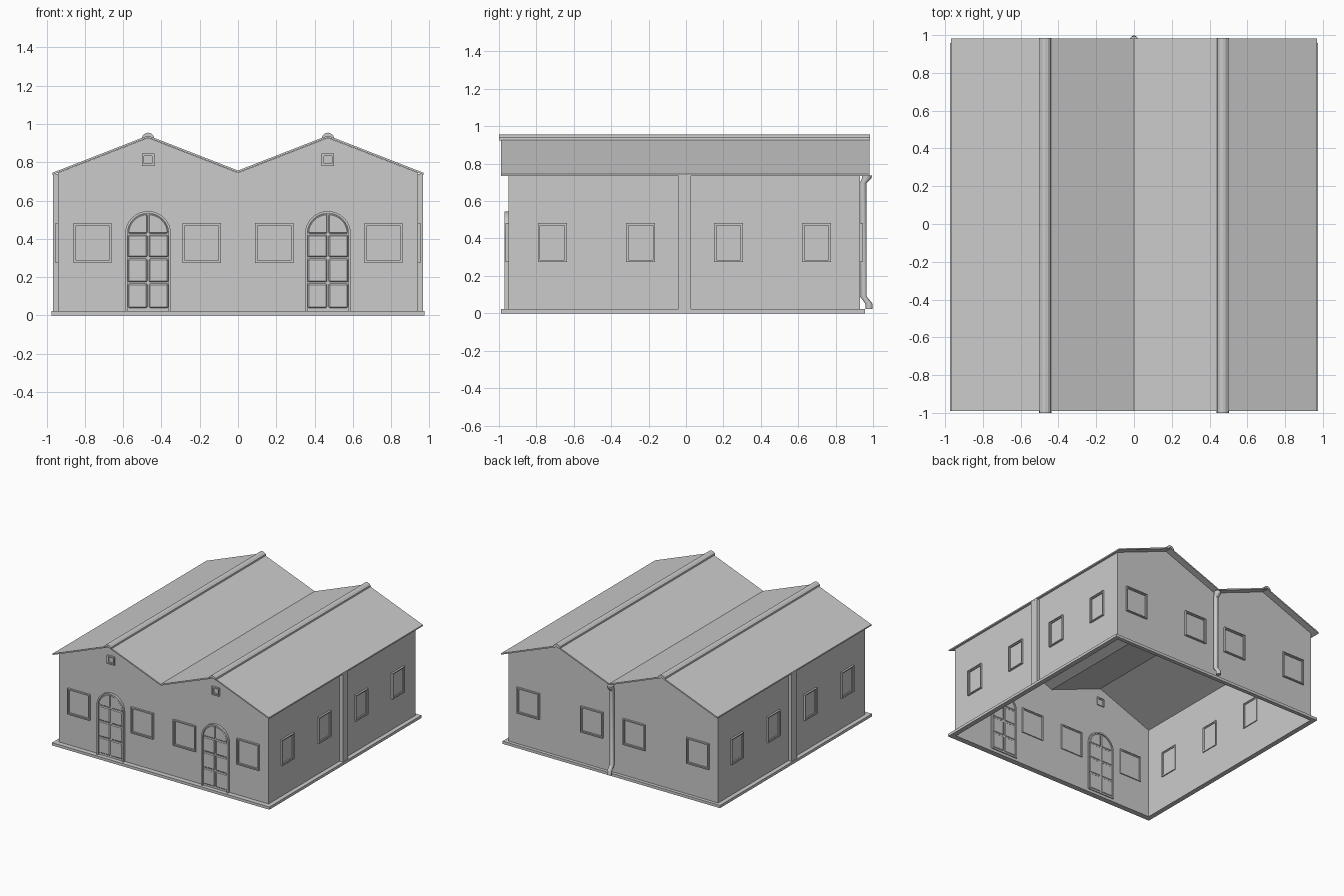
import bpy, bmesh
from math import pi, sin, cos

cube = bpy.data.objects.get("Cube")
if cube:
    bpy.data.objects.remove(cube, do_unlink=True)

# One plain grey for the whole building
grey = bpy.data.materials.new("plain_grey")
grey.use_nodes = True
grey.diffuse_color = (0.6, 0.6, 0.6, 1)
grey.node_tree.nodes["Principled BSDF"].inputs["Base Color"].default_value = (0.6, 0.6, 0.6, 1)

WALL_X, FRONT, BACK = 0.94, -0.95, 0.93
RIDGE, EAVE_Z, TOP_Z, VALLEY_Z = 0.47, 0.745, 0.928, 0.745


def finish(name, bm, loc=(0, 0, 0), turn=0, fix=True):
    if fix:
        bmesh.ops.recalc_face_normals(bm, faces=bm.faces)
    mesh = bpy.data.meshes.new(name)
    bm.to_mesh(mesh)
    bm.free()
    mesh.materials.append(grey)
    ob = bpy.data.objects.new(name, mesh)
    ob.location = loc
    ob.rotation_euler.z = turn
    bpy.context.collection.objects.link(ob)
    return ob


def prism(name, profile, y0, y1, **place):
    """Extrude an x-z outline along y."""
    bm = bmesh.new()
    a = [bm.verts.new((x, y0, z)) for x, z in profile]
    b = [bm.verts.new((x, y1, z)) for x, z in profile]
    bm.faces.new(a)
    bm.faces.new(b[::-1])
    for i in range(len(a)):
        j = (i + 1) % len(a)
        bm.faces.new((a[i], b[i], b[j], a[j]))
    return finish(name, bm, **place)


def ring(name, outer, inner, y0, y1, **place):
    """Extrude the band between two x-z outlines along y."""
    bm = bmesh.new()
    loops = [[bm.verts.new((x, y, z)) for x, z in pts]
             for pts, y in ((outer, y0), (outer, y1), (inner, y1), (inner, y0))]
    for k in range(4):
        p, q = loops[k], loops[(k + 1) % 4]
        for i in range(len(p)):
            j = (i + 1) % len(p)
            bm.faces.new((p[i], p[j], q[j], q[i]))
    return finish(name, bm, **place)


def rect(x0, x1, z0, z1):
    return [(x0, z0), (x1, z0), (x1, z1), (x0, z1)]


def box(name, x0, x1, y0, y1, z0, z1):
    return prism(name, rect(x0, x1, z0, z1), y0, y1)


def soften(ob, width):
    mod = ob.modifiers.new("soft_edges", 'BEVEL')
    mod.width = width
    mod.segments = 1
    return ob


# Thin wall shell, open underneath, with a twin gable at each end
gable = [(-WALL_X, 0), (WALL_X, 0), (WALL_X, EAVE_Z), (RIDGE, TOP_Z),
         (0, VALLEY_Z), (-RIDGE, TOP_Z), (-WALL_X, EAVE_Z)]
bm = bmesh.new()
front = [bm.verts.new((x, FRONT, z)) for x, z in gable]
back = [bm.verts.new((x, BACK, z)) for x, z in gable]
bm.faces.new(front)
bm.faces.new(back[::-1])
bm.faces.new((front[1], back[1], back[2], front[2]))
bm.faces.new((front[6], back[6], back[0], front[0]))
finish("walls", bm, fix=False)

# Folded roof sheet
fold = [(-0.97, 0.745), (-RIDGE, 0.94), (0, 0.757), (RIDGE, 0.94), (0.97, 0.745)]
under = [(x, z - 0.011) for x, z in reversed(fold)]
prism("roof", fold + under, -0.99, 0.982)

# Ridge caps
for side, s in (("left", 1), ("right", -1)):
    cap = [(-0.032, 0.925), (-0.029, 0.939), (-0.015, 0.951), (0, 0.955),
           (0.015, 0.951), (0.029, 0.939), (0.032, 0.925), (0, 0.936)]
    prism(side + "_ridge_cap", [(s * RIDGE + x, z) for x, z in cap], -1.0, 0.985)

# Plinth around the foot of the walls
box("plinth_front", -0.975, 0.975, -0.99, FRONT + 0.005, 0, 0.022)
box("plinth_back", -0.975, 0.975, BACK - 0.005, 0.957, 0, 0.022)
for side, s in (("left", 1), ("right", -1)):
    x0, x1 = sorted((s * 0.935, s * 0.975))
    box(side + "_plinth", x0, x1, FRONT, BACK, 0, 0.022)
    # Pilaster in the middle of the side wall
    x0, x1 = sorted((s * 0.937, s * 0.968))
    box(side + "_pilaster", x0, x1, -0.04, 0.028, 0.022, 0.738)


def window(name, loc, width, height, turn=0):
    """Stepped frame that shows on both faces of the wall."""
    w, h = width / 2, height / 2
    e, f = 0.006, 0.013
    outer = rect(-w, w, -h, h)
    mid = rect(-w + e, w - e, -h + e, h - e)
    inner = rect(-w + f, w - f, -h + f, h - f)
    ring(name + "_frame", outer, mid, -0.015, 0.008, loc=loc, turn=turn)
    ring(name + "_sash", mid, inner, -0.009, 0.005, loc=loc, turn=turn)


WIN_Z, WIN_H = 0.378, 0.21
for i, x in enumerate((-0.76, -0.19, 0.19, 0.76)):
    window(f"front_window_{i + 1}", (x, FRONT, WIN_Z), 0.2, WIN_H)
    window(f"back_window_{i + 1}", (x, BACK, WIN_Z), 0.2, WIN_H, pi)
for i, y in enumerate((-0.715, -0.242, 0.228, 0.698)):
    window(f"left_window_{i + 1}", (WALL_X, y, WIN_Z), 0.155, WIN_H, pi / 2)
    window(f"right_window_{i + 1}", (-WALL_X, y, WIN_Z), 0.155, WIN_H, -pi / 2)


def arch(r, foot, spring, steps=16):
    curve = [(r * cos(pi * k / steps), spring + r * sin(pi * k / steps))
             for k in range(steps + 1)]
    return [(-r, foot)] + [(r, foot)] + curve


# Arched doors with raised panes, and a small vent window over each
SPRING, FOOT = 0.425, 0.022
for side, s in (("left", 1), ("right", -1)):
    cx = s * RIDGE
    here = dict(loc=(cx, FRONT, 0))
    window(side + "_vent", (cx, FRONT, 0.813), 0.066, 0.066)
    ring(side + "_door_frame", arch(0.12, FOOT, SPRING), arch(0.108, FOOT, SPRING),
         -0.02, 0.012, **here)
    prism(side + "_door_leaf", arch(0.109, FOOT, SPRING), -0.006, 0.004, **here)
    rows = (0.035, 0.17, 0.30, SPRING)
    for m in (-1, 1):
        x0, x1 = sorted((m * 0.004, m * 0.106))
        for k in range(3):
            pane = prism(f"{side}_door_pane", rect(x0, x1, rows[k] + 0.004, rows[k + 1] - 0.004),
                         -0.014, 0.008, **here)
            soften(pane, 0.006)
        quarter = [(m * 0.004, SPRING + 0.004)]
        quarter += [(m * (0.004 + 0.1 * cos(a)), SPRING + 0.004 + 0.1 * sin(a))
                    for a in (pi / 2 * k / 8 for k in range(9))]
        soften(prism(f"{side}_door_top_pane", quarter, -0.014, 0.008, **here), 0.004)

# Rain pipe in the valley at the back: y, z, radius of each ring
rings = [(0.968, 0.738, 0.026), (0.966, 0.722, 0.026), (0.948, 0.695, 0.018),
         (0.948, 0.09, 0.018), (0.978, 0.052, 0.019), (0.979, 0.022, 0.019)]
bm = bmesh.new()
SIDES = 12
loops = [[bm.verts.new((r * cos(2 * pi * k / SIDES), y + r * sin(2 * pi * k / SIDES), z))
          for k in range(SIDES)] for y, z, r in rings]
for p, q in zip(loops, loops[1:]):
    for i in range(SIDES):
        j = (i + 1) % SIDES
        bm.faces.new((p[i], p[j], q[j], q[i]))
bm.faces.new(loops[0])
bm.faces.new(loops[-1])
pipe = finish("rain_pipe", bm)
bpy.ops.object.select_all(action='DESELECT')
pipe.select_set(True)
bpy.context.view_layer.objects.active = pipe
bpy.ops.object.shade_smooth_by_angle(angle=0.6)
